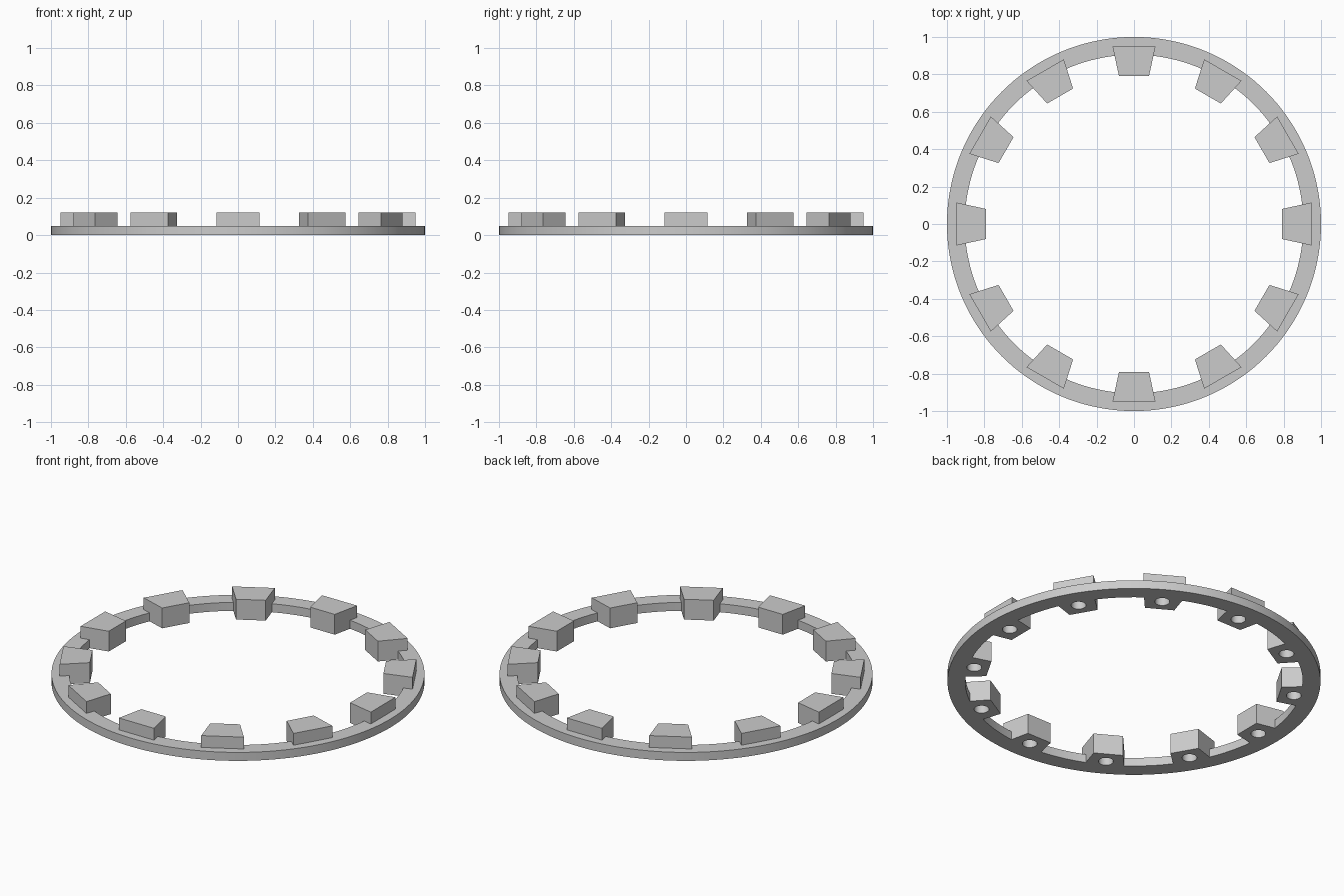
import bpy, bmesh
from math import radians
from mathutils import Matrix, Vector

if "Cube" in bpy.data.objects:
    bpy.data.objects.remove(bpy.data.objects["Cube"], do_unlink=True)

COUNT = 12
RING_HEIGHT, BLOCK_HEIGHT = 0.05, 0.12
HOLE_RADIUS, HOLE_DEPTH, HOLE_CENTRE = 0.04, 0.08, 0.87

grey = bpy.data.materials.new("light grey")
grey.use_nodes = True
colour = (0.6, 0.6, 0.6, 1)
grey.diffuse_color = colour
grey.node_tree.nodes["Principled BSDF"].inputs["Base Color"].default_value = colour


def make_object(name, bm):
    bmesh.ops.recalc_face_normals(bm, faces=bm.faces)
    mesh = bpy.data.meshes.new(name)
    bm.to_mesh(mesh)
    bm.free()
    mesh.materials.append(grey)
    obj = bpy.data.objects.new(name, mesh)
    bpy.context.collection.objects.link(obj)
    return obj


def add_prism(bm, outline, height):
    face = bm.faces.new([bm.verts.new((x, y, 0)) for x, y in outline])
    top = bmesh.ops.extrude_face_region(bm, geom=[face])["geom"]
    verts = [v for v in top if isinstance(v, bmesh.types.BMVert)]
    bmesh.ops.translate(bm, verts=verts, vec=(0, 0, height))


def turn(i):
    return Matrix.Rotation(radians(360 / COUNT * i), 4, "Z")


def combine(target, tool, operation):
    bpy.context.view_layer.objects.active = target
    mod = target.modifiers.new(operation, "BOOLEAN")
    mod.operation, mod.object, mod.solver = operation, tool, "EXACT"
    bpy.ops.object.modifier_apply(modifier=mod.name)
    bpy.data.objects.remove(tool, do_unlink=True)


# Flat ring: a rectangular section spun around the centre
bm = bmesh.new()
section = [bm.verts.new((r, 0, z)) for r, z in
           ((0.905, 0), (1, 0), (1, RING_HEIGHT), (0.905, RING_HEIGHT))]
edges = [bm.edges.new((section[i], section[(i + 1) % 4])) for i in range(4)]
bmesh.ops.spin(bm, geom=section + edges, cent=(0, 0, 0), axis=(0, 0, 1),
               angle=radians(360), steps=144, use_merge=True)
bmesh.ops.remove_doubles(bm, verts=bm.verts, dist=0.0001)
ring = make_object("ring_with_blocks", bm)

# Tapered blocks, narrower towards the centre
bm = bmesh.new()
wedge = ((0.79, -0.08), (0.95, -0.115), (0.95, 0.115), (0.79, 0.08))
for i in range(COUNT):
    corners = [turn(i) @ Vector((x, y, 0)) for x, y in wedge]
    add_prism(bm, [(c.x, c.y) for c in corners], BLOCK_HEIGHT)
blocks = make_object("blocks", bm)

# Blind round holes in the underside of each block
bm = bmesh.new()
for i in range(COUNT):
    place = turn(i) @ Matrix.Translation((HOLE_CENTRE, 0, 0))
    bmesh.ops.create_cone(bm, cap_ends=True, segments=32, radius1=HOLE_RADIUS,
                          radius2=HOLE_RADIUS, depth=2 * HOLE_DEPTH, matrix=place)
holes = make_object("hole_cutters", bm)
holes.hide_render = True

combine(ring, blocks, "UNION")
combine(ring, holes, "DIFFERENCE")

# Smooth round walls, crisp edges
bpy.ops.object.select_all(action="DESELECT")
ring.select_set(True)
bpy.context.view_layer.objects.active = ring
bpy.ops.object.shade_smooth_by_angle(angle=radians(30))
